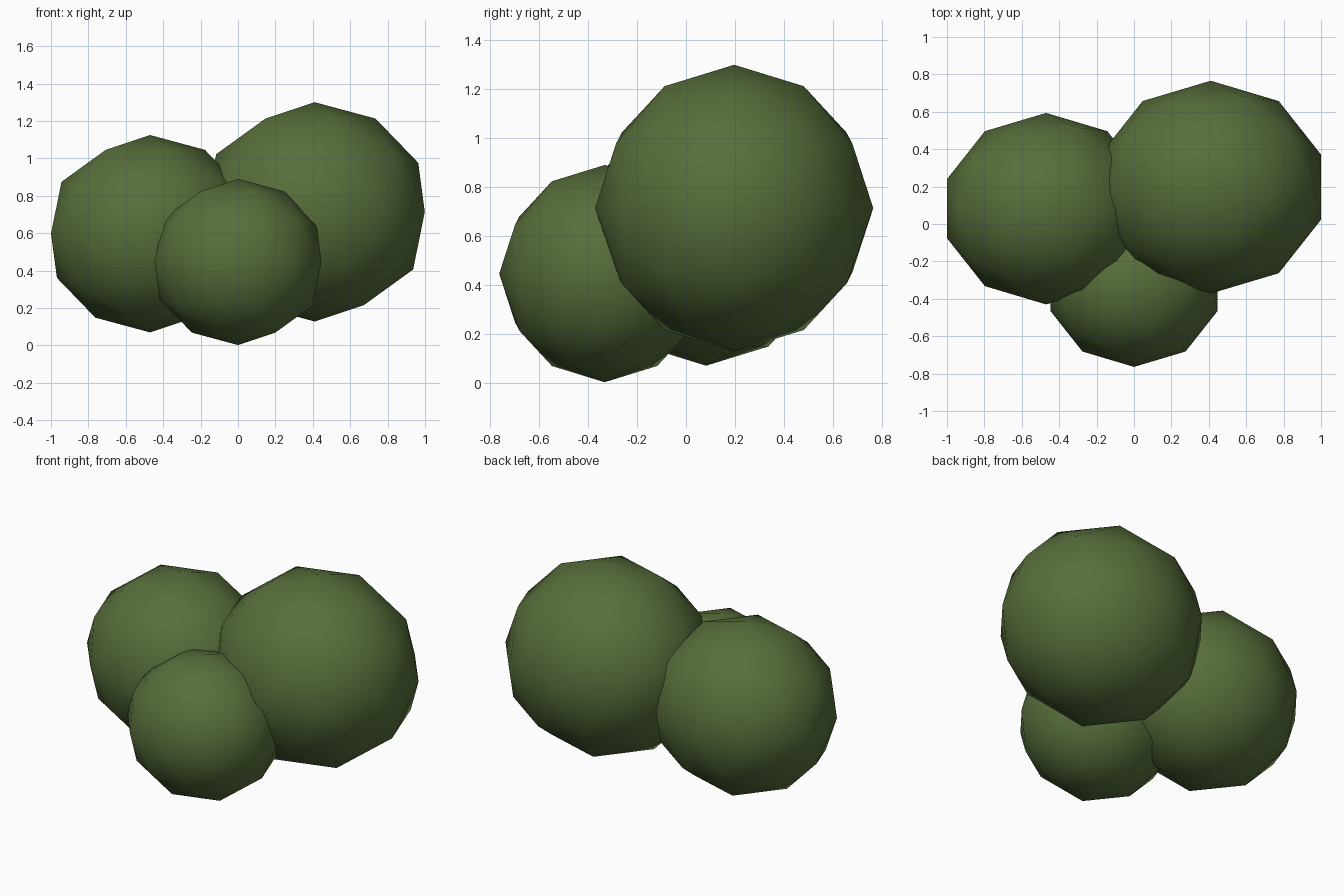
import bpy

cube = bpy.data.objects.get("Cube")
if cube:
    bpy.data.objects.remove(cube, do_unlink=True)

# Leaf colour
leaf = bpy.data.materials.new("leaf_green")
leaf.use_nodes = True
colour = (0.095, 0.155, 0.043, 1.0)
leaf.diffuse_color = colour
bsdf = leaf.node_tree.nodes["Principled BSDF"]
bsdf.inputs["Base Color"].default_value = colour
bsdf.inputs["Roughness"].default_value = 0.9

# All foliage clumps share the same slightly squashed proportions
PROPORTIONS = (1.0, 0.919, 0.947)


def foliage_clump(name, centre, radius):
    bpy.ops.mesh.primitive_ico_sphere_add(subdivisions=2, radius=radius, location=centre)
    clump = bpy.context.object
    clump.name = name
    clump.scale = PROPORTIONS
    bpy.ops.object.transform_apply(location=False, rotation=False, scale=True)
    bpy.ops.object.shade_smooth()
    clump.data.materials.append(leaf)


# Three overlapping clumps of the bush
foliage_clump("left_large_clump", (0.41, 0.197, 0.714), 0.619)
foliage_clump("right_medium_clump", (-0.47, 0.082, 0.597), 0.557)
foliage_clump("front_small_clump", (0.0, -0.333, 0.446), 0.469)
